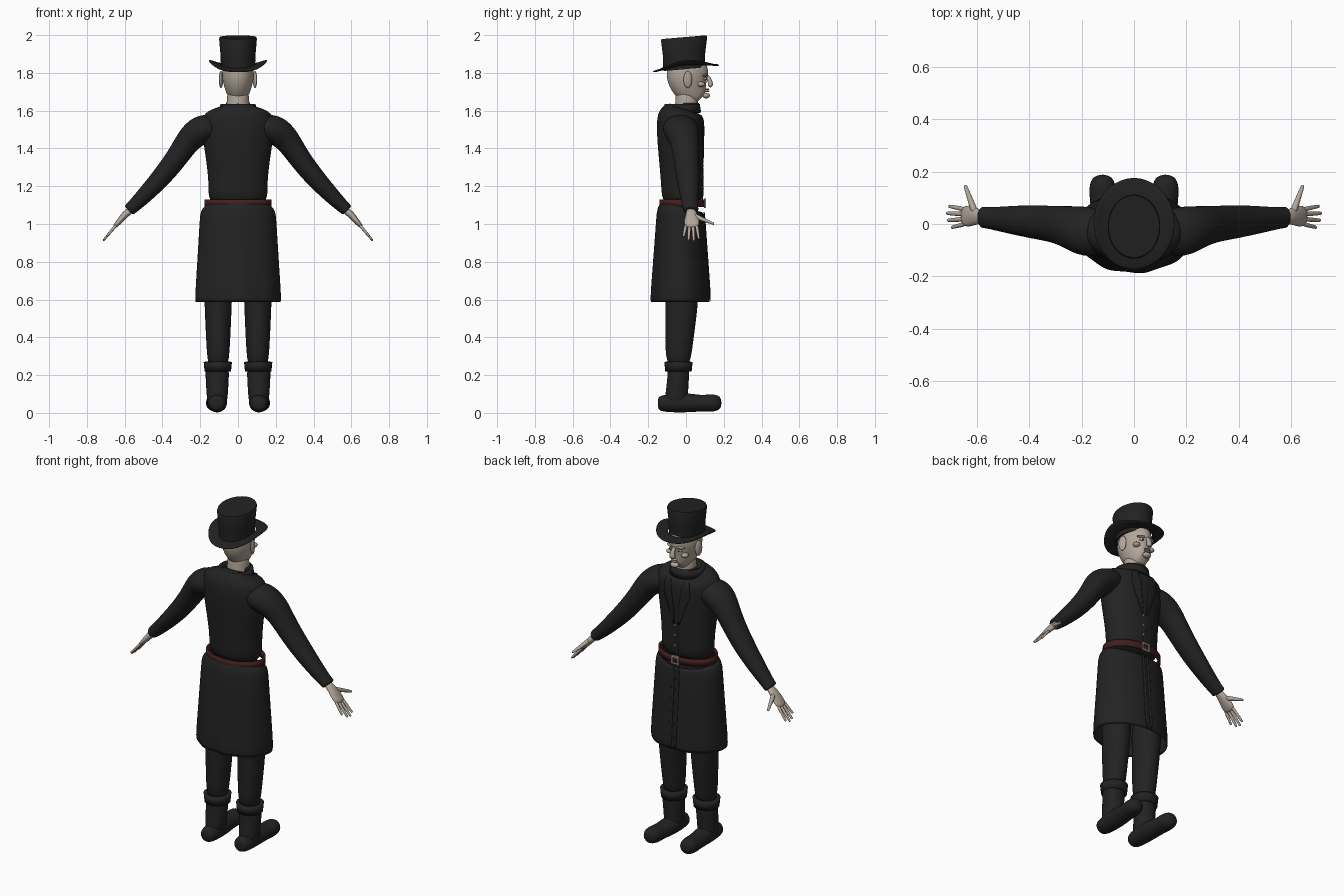
import bpy, bmesh, math
from mathutils import Vector, Matrix

cube = bpy.data.objects.get("Cube")
if cube:
    bpy.data.objects.remove(cube)

SIDE_X, SIDE_Y, UP = Vector((1, 0, 0)), Vector((0, 1, 0)), Vector((0, 0, 1))
SIDES = (("left", 1), ("right", -1))


def material(name, red, green, blue):
    mat = bpy.data.materials.new(name)
    mat.use_nodes = True
    mat.diffuse_color = (red, green, blue, 1)
    shader = next(node for node in mat.node_tree.nodes if node.type == "BSDF_PRINCIPLED")
    shader.inputs["Base Color"].default_value = mat.diffuse_color
    shader.inputs["Roughness"].default_value = .8
    return mat


CLOTH = material("black_cloth", .016, .016, .016)
SKIN = material("pale_skin", .45, .38, .32)
LEATHER = material("dark_red_leather", .055, .014, .012)
METAL = material("grey_metal", .4, .4, .4)
EYE = material("eye_white", .5, .5, .4)


def finish(name, bm, mat, smooth=0, thick=0):
    """Turn a bmesh into a shaded object with optional modifiers."""
    bmesh.ops.recalc_face_normals(bm, faces=bm.faces)
    mesh = bpy.data.meshes.new(name)
    bm.to_mesh(mesh)
    bm.free()
    mesh.materials.append(mat)
    obj = bpy.data.objects.new(name, mesh)
    bpy.context.collection.objects.link(obj)
    bpy.ops.object.select_all(action="DESELECT")
    bpy.context.view_layer.objects.active = obj
    obj.select_set(True)
    if smooth:
        bpy.ops.object.shade_smooth()
    else:
        bpy.ops.object.shade_smooth_by_angle(angle=math.radians(50))
    if thick:
        obj.modifiers.new("Thickness", "SOLIDIFY").thickness = thick
    if smooth:
        subdivision = obj.modifiers.new("Smooth", "SUBSURF")
        subdivision.levels = subdivision.render_levels = smooth
    return obj


def sweep(name, rows, mat, side=SIDE_X, n=16, smooth=2, caps=True, thick=0, flip=1, deform=None):
    """Loft ellipses; each row is x, y, z, radius along side, other radius."""
    bm = bmesh.new()
    centres = [Vector((x * flip, y, z)) for x, y, z, wide, deep in rows]
    rings = []
    for i, (x, y, z, wide, deep) in enumerate(rows):
        ahead = centres[min(i + 1, len(rows) - 1)] - centres[max(i - 1, 0)]
        other = ahead.cross(side).normalized()
        ring = []
        for k in range(n):
            turn = math.tau * k / n
            point = centres[i] + side * wide * math.cos(turn) + other * deep * math.sin(turn)
            ring.append(bm.verts.new(deform(point) if deform else point))
        rings.append(ring)
    for low, high in zip(rings, rings[1:]):
        for k in range(n):
            bm.faces.new((low[k - 1], low[k], high[k], high[k - 1]))
    if caps:
        bm.faces.new(rings[0])
        bm.faces.new(rings[-1])
    return finish(name, bm, mat, smooth, thick)


def column(name, rows, mat, x=0, **options):
    """Upright loft; each row is z, y, half width, half depth."""
    return sweep(name, [(x, y, z, wide, deep) for z, y, wide, deep in rows], mat, **options)


def band(name, low, high, y, wide, deep, mat, x=0, flare=0, thick=.01):
    """Thin open hoop of cloth or leather."""
    rows = [(low, y, wide, deep), (high, y, wide + flare, deep + flare)]
    return column(name, rows, mat, x=x, n=48, smooth=0, caps=False, thick=thick)


def blob(name, loc, size, mat, turn=0):
    bm = bmesh.new()
    place = Matrix.Translation(loc) @ Matrix.Rotation(turn, 4, "Z") @ Matrix.Diagonal((*size, 1))
    bmesh.ops.create_uvsphere(bm, u_segments=20, v_segments=12, radius=1, matrix=place)
    finish(name, bm, mat)


def box(name, loc, size, mat):
    bm = bmesh.new()
    bmesh.ops.create_cube(bm, size=1, matrix=Matrix.Translation(loc) @ Matrix.Diagonal((*size, 1)))
    finish(name, bm, mat)


# Skirt folds deepen towards the hem and the back
def folds(point):
    depth = .03 * max(0, 1 - point.z) * (1 - 4 * point.y)
    swell = 1 + depth * math.cos(9 * math.atan2(point.y, point.x))
    return Vector((point.x * swell, point.y * swell, point.z))


# Coat body, flared skirt and standing collar
coat_rows = [(1.09, -.02, .17, .11), (1.2, -.02, .15, .11), (1.4, -.03, .18, .12),
             (1.55, -.03, .2, .13), (1.6, -.03, .17, .11), (1.62, -.02, .07, .07)]
coat = column("coat_body", coat_rows, CLOTH, n=24)
skirt_rows = [(1.1, -.02, .17, .11)]
skirt_rows += [(1.07 - .49 * t, -.03, .2 + .03 * t, .125 + .035 * t) for t in (0, .1, .4, .7, 1)]
column("coat_skirt", skirt_rows, CLOTH, n=48, smooth=1, caps=False, thick=.01, deform=folds)
band("collar", 1.59, 1.635, -.02, .1, .1, CLOTH, flare=-.007, thick=.02)
band("neck_cloth", 1.6, 1.64, .01, .07, .065, CLOTH, flare=-.007)

# Lapels laid onto the chest, and the edges of the front opening
for label, s in SIDES:
    bm = bmesh.new()
    inner = [(.01, 1.32), (.03, 1.5), (.05, 1.6)]
    outer = [(.02, 1.32), (.09, 1.5), (.08, 1.6)]
    a, b = ([bm.verts.new((x * s, .1, z)) for x, z in edge] for edge in (inner, outer))
    for k in range(2):
        bm.faces.new((a[k], b[k], b[k + 1], a[k + 1]))
    bmesh.ops.subdivide_edges(bm, edges=bm.edges, cuts=5, use_grid_fill=True)
    lapel = finish(label + "_lapel", bm, CLOTH)
    wrap = lapel.modifiers.new("Lie on chest", "SHRINKWRAP")
    wrap.target, wrap.offset, wrap.wrap_mode = coat, .005, "ABOVE_SURFACE"
    lapel.modifiers.new("Thickness", "SOLIDIFY").thickness = .008
    edge = [(.015, y + deep, z, .01, .005) for z, y, wide, deep in skirt_rows[1:]]
    sweep(label + "_front_edge", edge, CLOTH, n=8, smooth=1, flip=s)
placket = [(0, y + deep - .003, z, .01, .005) for z, y, wide, deep in coat_rows[:3]]
sweep("front_placket", placket, CLOTH, n=8, smooth=1)
for k in range(3):
    blob("button_" + "abc"[k], (.01, .09, 1.19 + .06 * k), (.006, .006, .006), METAL)

# Belt and square buckle
band("belt", 1.09, 1.13, -.02, .177, .12, LEATHER)
for label, s in SIDES:
    box("buckle_bar_" + label, (.02 * s, .1, 1.11), (.008, .01, .05), METAL)
for label, s in (("top", 1), ("bottom", -1)):
    box("buckle_bar_" + label, (0, .1, 1.11 + .02 * s), (.05, .01, .008), METAL)

for label, s in SIDES:
    # Sleeve
    sweep(label + "_sleeve", [
        (.1, -.03, 1.53, .09, .06), (.2, -.03, 1.5, .1, .085), (.26, -.01, 1.45, .08, .07),
        (.31, 0, 1.37, .07, .06), (.4, .01, 1.25, .065, .055), (.53, .02, 1.115, .045, .04),
        (.57, .025, 1.08, .04, .033), (.58, .025, 1.07, .045, .035)],
        CLOTH, side=SIDE_Y, flip=s)
    # Palm, four fingers and thumb
    sweep(label + "_palm", [
        (.56, .025, 1.08, .025, .02), (.6, .03, 1.05, .03, .02), (.63, .03, 1.01, .045, .015),
        (.66, .03, .98, .035, .01)], SKIN, side=SIDE_Y, flip=s, smooth=1)
    for k, finger in enumerate(("index", "middle", "ring", "little")):
        reach = 1 - .08 * (k - 1.2) ** 2
        root = Vector((.64, .055 - .018 * k, 1))
        tip = root + Vector((.075 * reach, .013 - .009 * k, -.09 * reach))
        rows = [(*root.lerp(tip, t), .011 - .004 * t, .01 - .004 * t) for t in (0, .5, .9, 1)]
        sweep(label + "_" + finger + "_finger", rows, SKIN, side=SIDE_Y, n=8, smooth=1, flip=s)
    thumb = [(.605 + .04 * t, .04 + .11 * t, 1.045 - .045 * t, .018 - .011 * t, .016 - .009 * t)
             for t in (0, .3, .6, .9, 1)]
    sweep(label + "_thumb", thumb, SKIN, side=UP, n=8, smooth=1, flip=s)

    # Trouser leg, gathered into a cuffed boot
    column(label + "_trouser_leg", [
        (.8, -.02, .08, .09), (.6, -.02, .075, .09), (.4, -.035, .066, .077),
        (.3, -.04, .06, .07), (.24, -.04, .05, .05)], CLOTH, x=.105 * s)
    band(label + "_boot_cuff", .22, .27, -.04, .07, .07, CLOTH, x=.107 * s, flare=.005, thick=.02)
    column(label + "_boot_shaft", [
        (.26, -.04, .065, .06), (.19, -.04, .063, .058), (.1, -.05, .058, .06), (.02, -.05, .05, .07)],
        CLOTH, x=.11 * s)
    sweep(label + "_boot_foot", [
        (.11, -.15, .05, .03, .03), (.11, -.13, .05, .05, .047), (.11, 0, .055, .055, .055),
        (.117, .08, .05, .05, .042), (.12, .14, .053, .055, .05), (.12, .19, .053, .035, .035)],
        CLOTH, flip=s)


# Head narrows towards the face
def face_taper(point):
    return Vector((point.x * (1 - 1.2 * max(0, point.y)), point.y, point.z))


column("neck", [(1.58, 0, .07, .07), (1.63, .005, .06, .06), (1.73, 0, .06, .06)], SKIN)
column("head", [
    (1.665, .08, .025, .035), (1.675, .07, .045, .055), (1.7, .035, .065, .09),
    (1.76, .01, .085, .11), (1.81, .006, .087, .115), (1.88, .004, .07, .09)],
    SKIN, n=24, deform=face_taper)
sweep("nose", [
    (0, .11, 1.79, .01, .01), (0, .13, 1.75, .013, .014), (0, .13, 1.736, .02, .015),
    (0, .12, 1.727, .015, .01)], SKIN)
blob("chin", (0, .107, 1.68), (.025, .02, .015), SKIN)
for label, z in (("upper", 1.713), ("lower", 1.703)):
    blob(label + "_lip", (0, .112, z), (.02, .012, .005), SKIN)
for label, s in SIDES:
    blob(label + "_brow", (.032 * s, .1, 1.787), (.026, .014, .007), SKIN, -.3 * s)
    blob(label + "_cheekbone", (.047 * s, .078, 1.74), (.02, .024, .014), SKIN, -.6 * s)
    blob(label + "_eye", (.03 * s, .1, 1.768), (.013, .01, .007), EYE, -.3 * s)
    blob(label + "_pupil", (.03 * s, .108, 1.768), (.005, .004, .005), CLOTH)
    blob(label + "_ear", (.09 * s, .01, 1.765), (.01, .024, .045), SKIN, .3 * s)


# Top hat, tipped back, with the brim curled up at the sides
def tilt(point):
    return point + UP * .085 * point.y


def curl(point):
    return point + UP * (.1 * point.y + 12 * abs(point.x) ** 3)


column("hat_crown", [
    (1.82, -.01, .09, .11), (1.9, -.01, .093, .112), (1.98, -.01, .1, .122), (1.99, -.01, .097, .118)],
    CLOTH, n=48, smooth=0, deform=tilt)
brim = [(1.84 - .004 * k, 0, .09 + .021 * k, .105 + .024 * k) for k in range(4)]
column("hat_brim", brim, CLOTH, n=48, smooth=1, caps=False, thick=.01, deform=curl)
